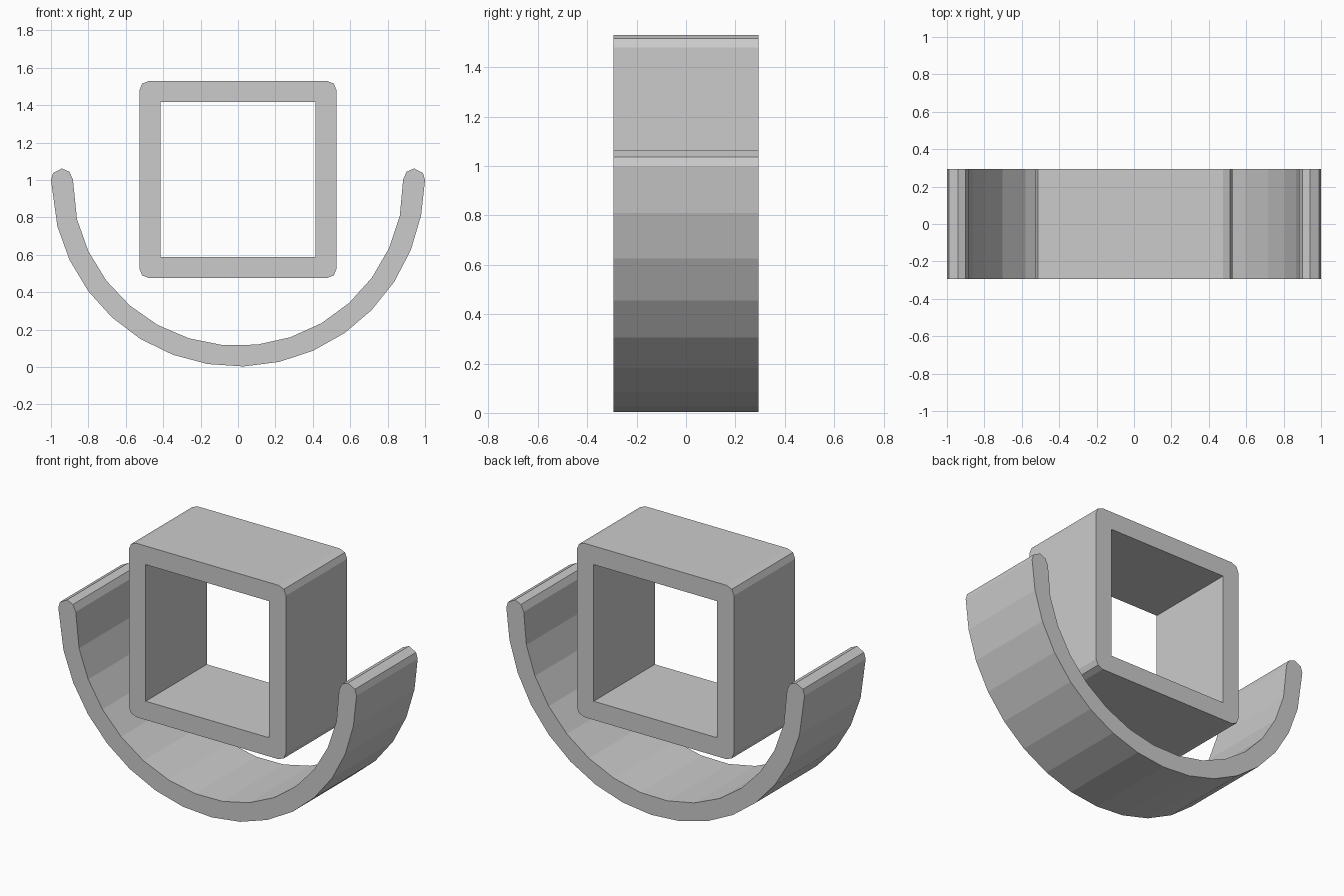
import bpy
import bmesh
from math import sin, cos, radians, pi

cube = bpy.data.objects.get("Cube")
if cube:
    bpy.data.objects.remove(cube, do_unlink=True)

HALF_DEPTH = 0.293
CENTRE_Z = 1.003

grey = bpy.data.materials.new("light grey")
grey.use_nodes = True
colour = (0.6, 0.6, 0.6, 1)
grey.diffuse_color = colour
grey.node_tree.nodes["Principled BSDF"].inputs["Base Color"].default_value = colour


def extrude_profile(name, loops):
    """Fill closed x-z loops (later ones are holes) and extrude them along y."""
    curve = bpy.data.curves.new(name, "CURVE")
    curve.dimensions = "2D"
    curve.fill_mode = "BOTH"
    curve.extrude = HALF_DEPTH
    for loop in loops:
        spline = curve.splines.new("POLY")
        spline.points.add(len(loop) - 1)
        for point, (x, z) in zip(spline.points, loop):
            point.co = (x, z, 0, 1)
        spline.use_cyclic_u = True
    obj = bpy.data.objects.new(name, curve)
    bpy.context.collection.objects.link(obj)
    obj.rotation_euler.x = pi / 2
    bpy.ops.object.select_all(action="DESELECT")
    obj.select_set(True)
    bpy.context.view_layer.objects.active = obj
    bpy.ops.object.convert(target="MESH")
    obj = bpy.context.object
    bpy.ops.object.transform_apply(location=False, rotation=True, scale=False)

    # Weld caps to walls and make the normals point outwards
    bm = bmesh.new()
    bm.from_mesh(obj.data)
    bmesh.ops.remove_doubles(bm, verts=bm.verts, dist=0.0005)
    bmesh.ops.recalc_face_normals(bm, faces=bm.faces)
    for face in bm.faces:
        face.smooth = False
        face.material_index = 0
    bm.to_mesh(obj.data)
    bm.free()
    obj.data.materials.clear()
    obj.data.materials.append(grey)
    return obj


def arc(radius, first, step, count):
    """Points on the lower half circle, angles measured down from +x."""
    angles = [radians(first + step * i) for i in range(count)]
    return [(radius * cos(a), 1 - radius * sin(a)) for a in angles]


def rounded_square(half, radius, segments):
    points = []
    for corner, (sx, sz) in enumerate([(1, 1), (-1, 1), (-1, -1), (1, -1)]):
        for i in range(segments + 1):
            a = pi / 2 * (corner + i / segments)
            points.append((sx * (half - radius) + radius * cos(a),
                           CENTRE_Z + sz * (half - radius) + radius * sin(a)))
    return points


# Square tube with softened outer corners
hole = 0.414
extrude_profile("square_tube", [
    rounded_square(0.527, 0.05, 2),
    [(sx * hole, CENTRE_Z + sz * hole) for sx, sz in [(1, 1), (1, -1), (-1, -1), (-1, 1)]],
])

# Half-round cradle with rounded tips
tip = [(0.883, 1.005), (0.902, 1.045), (0.942, 1.062), (0.989, 1.037), (1.0, 1.0)]
outer = arc(0.997, 11.04, 11.04, 15)
inner = arc(0.886, 12.4, 11.84, 14)
left_tip = [(-x, z) for x, z in reversed(tip)]
extrude_profile("curved_cradle", [tip + outer + left_tip + inner[::-1]])
